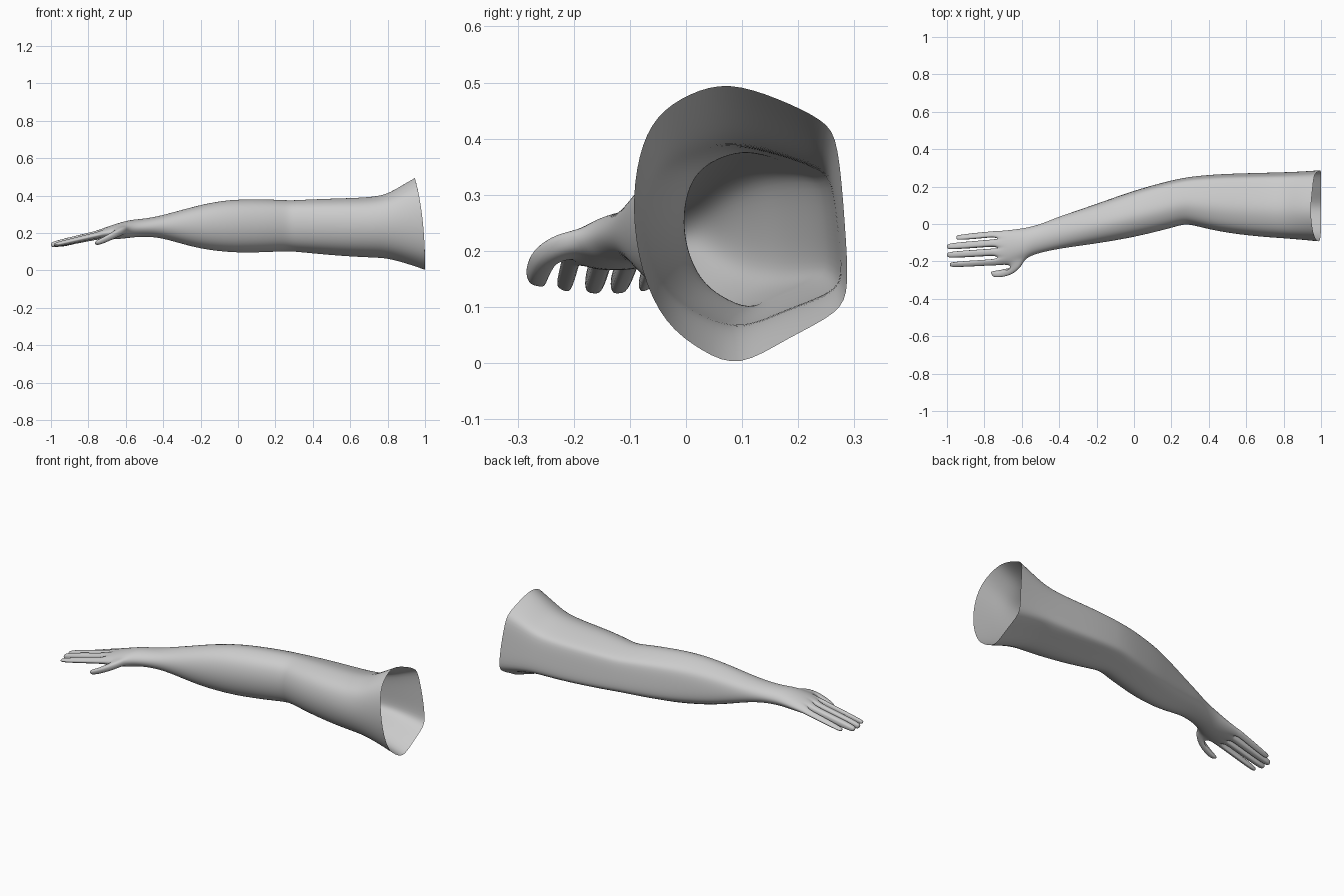
import bpy, bmesh, math
from mathutils import Vector

cube = bpy.data.objects.get("Cube")
if cube:
    bpy.data.objects.remove(cube)

N = 16

# Three unit cross-sections, running front -> top -> back -> bottom
SLEEVE = [(0, .55), (.03, .75), (.11, .89), (.27, .97), (.45, 1.01), (.68, .95), (.9, .87), (.96, .8),
          (.99, .5), (1.01, .27), (.97, .18), (.72, .09), (.5, -.02), (.33, .04), (.15, .14), (.04, .33)]
ANGLES = [math.pi - i * math.tau / N for i in range(N)]
ROUND = [(.5 + .5 * math.cos(a), .5 + .5 * math.sin(a)) for a in ANGLES]
PALM = [(min(i, N - i) / 8, .5 + .5 * math.copysign(abs(math.sin(a)) ** .5, math.sin(a)) if i % 8 else .5)
        for i, a in enumerate(ANGLES)]

# Stations: x, y min, y max, z min, z max, blend (-1 palm, 0 round, 1 sleeve)
STATIONS = [
    (-.725, -.228, -.03, .165, .225, -1),
    (-.66, -.222, -.025, .165, .247, -.9),
    (-.59, -.2, -.018, .172, .268, -.5),
    (-.55, -.17, -.012, .177, .273, -.2),
    (-.48, -.15, .008, .18, .28, 0),
    (-.4, -.134, .042, .17, .297, .2),
    (-.3, -.12, .075, .14, .325, .4),
    (-.2, -.106, .11, .114, .352, .55),
    (-.1, -.09, .145, .1, .372, .65),
    (0, -.072, .18, .092, .382, .75),
    (.15, -.037, .222, .095, .382, .85),
    (.23, -.014, .24, .1, .378, .9),
    (.28, -.002, .249, .1, .376, .9),
    (.33, -.013, .256, .096, .378, .95),
    (.45, -.043, .266, .084, .384, 1),
    (.6, -.064, .271, .072, .388, 1),
    (.72, -.075, .274, .067, .394, 1),
    (.8, -.08, .276, .063, .41, 1),
    (.9, -.088, .28, .035, .455, 1),
    (1, -.097, .287, 0, .497, 1),
]


def ring(bm, x, y0, y1, z0, z1, blend):
    """One loop of the arm, with the open end raked back at the top."""
    other = SLEEVE if blend > 0 else PALM
    rake = .055 * max(0, (x - .8) / .2)
    loop = []
    for a, b in zip(ROUND, other):
        u, v = Vector(a).lerp(Vector(b), abs(blend))
        loop.append(bm.verts.new((x - rake * max(v, 0) ** 2.5, y0 + u * (y1 - y0), z0 + v * (z1 - z0))))
    return loop


def bridge(bm, a, b, skip=()):
    for i in range(len(a)):
        if i not in skip:
            j = (i + 1) % len(a)
            bm.faces.new((a[i], a[j], b[j], b[i]))


def digit(bm, loop, normal, path):
    """Grow a finger from a loop along (point, width, height) steps."""
    centre = sum((v.co for v in loop), Vector()) / len(loop)
    offsets = [v.co - centre for v in loop]
    previous, last = loop, centre
    for point, width, height in path:
        point = Vector(point)
        turn = normal.rotation_difference((point - last).normalized())
        new = []
        for o in offsets:
            flat = Vector((o.x * width, o.y * width, o.z * height))
            new.append(bm.verts.new(point + turn @ flat))
        bridge(bm, previous, new)
        previous, last = new, point
    bm.faces.new(previous)


bm = bmesh.new()
rings = [ring(bm, *s) for s in STATIONS]
for k in range(len(rings) - 1):
    # Leave the thumb socket open on the front of the palm
    bridge(bm, rings[k], rings[k + 1], skip=(0, N - 1) if k == 1 else ())

# Four fingers, index first: tip x, tip y, root y
FINGERS = [(-.985, -.217, -.203), (-1.0, -.166, -.15), (-1.0, -.121, -.101), (-.95, -.074, -.055)]
for f, (tip_x, tip_y, root_y) in enumerate(FINGERS):
    ids = list(range(2 * f, 2 * f + 3)) + [i % N for i in range(N - 2 * f - 2, N - 2 * f + 1)]
    ids = list(dict.fromkeys(ids))
    root, tip = Vector((-.745, root_y, .19)), Vector((tip_x, tip_y, .135))
    steps = [(0, .86, .85), (.15, .78, .78), (.5, .78, .72), (.8, .72, .64), (.95, .62, .52), (1, .4, .32)]
    digit(bm, [rings[0][i] for i in ids], Vector((-1, 0, 0)),
          [(root.lerp(tip, t), w, h) for t, w, h in steps])

# Thumb
a, b = rings[1], rings[2]
digit(bm, [a[15], a[0], a[1], b[1], b[0], b[15]], Vector((-.25, -1, 0)).normalized(),
      [((-.632, -.232, .205), .85, .95), ((-.665, -.253, .188), .62, .85),
       ((-.705, -.264, .167), .55, .75), ((-.745, -.268, .15), .5, .65), ((-.762, -.268, .143), .3, .4)])

bmesh.ops.recalc_face_normals(bm, faces=bm.faces)
# An open shell may be oriented inward, so check the upper side
bm.normal_update()
top = max(bm.faces, key=lambda f: f.calc_center_median().z)
if top.normal.z < 0:
    bmesh.ops.reverse_faces(bm, faces=bm.faces)

mesh = bpy.data.meshes.new("arm")
bm.to_mesh(mesh)
bm.free()
arm = bpy.data.objects.new("arm", mesh)
bpy.context.collection.objects.link(arm)

sub = arm.modifiers.new("smooth_surface", 'SUBSURF')
sub.levels = sub.render_levels = 2
for p in mesh.polygons:
    p.use_smooth = True

# Plain grey
grey = bpy.data.materials.new("light_grey")
grey.use_nodes = True
colour = (.6, .6, .6, 1)
grey.diffuse_color = colour
grey.node_tree.nodes["Principled BSDF"].inputs["Base Color"].default_value = colour
mesh.materials.append(grey)
